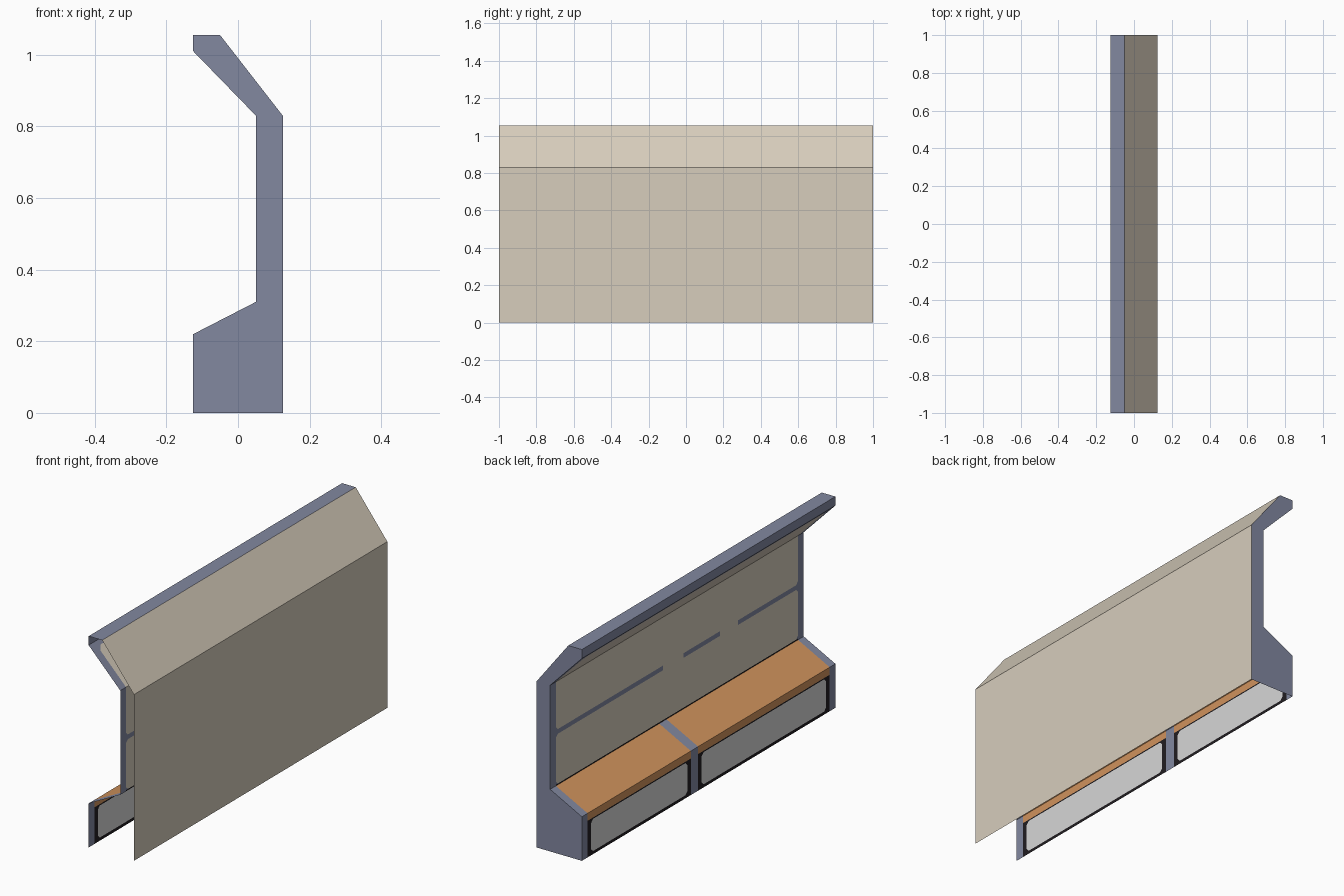
import bpy
import bmesh

cube = bpy.data.objects.get("Cube")
if cube:
    bpy.data.objects.remove(cube)


def material(name, rgb):
    m = bpy.data.materials.new(name)
    m.use_nodes = True
    col = [((c / 255 + 0.055) / 1.055) ** 2.4 for c in rgb] + [1]
    m.diffuse_color = col
    m.node_tree.nodes["Principled BSDF"].inputs["Base Color"].default_value = col
    return m


BLUE, BEIGE, ORANGE, GREY, BLACK = range(5)
MATS = [
    material("slate_blue", (130, 136, 160)),
    material("beige", (215, 205, 188)),
    material("orange", (208, 147, 93)),
    material("light_grey", (215, 215, 215)),
    material("near_black", (32, 29, 32)),
]


def finish(name, bm):
    me = bpy.data.meshes.new(name)
    bm.to_mesh(me)
    bm.free()
    for m in MATS:
        me.materials.append(m)
    ob = bpy.data.objects.new(name, me)
    bpy.context.collection.objects.link(ob)


def chamfer_corners(bm, panel, border, size):
    """Clip the outer corners of the panel areas into the border colour."""
    def panel_faces(v):
        return [f for f in v.link_faces if f.material_index == panel]

    corners = [v for v in bm.verts
               if len(v.link_faces) == 4 and len(panel_faces(v)) == 1]
    for v in corners:
        face = panel_faces(v)[0]
        ends = []
        for e in [e for e in face.edges if v in e.verts]:
            ends.append(bmesh.utils.edge_split(e, v, size / e.calc_length())[1])
        new, _ = bmesh.utils.face_split(face, ends[0], ends[1])
        small = new if v in list(new.verts) else face
        small.material_index = border


def strip(name, a, b, rule, ys=(), ts=(), chamfer=None):
    """Sheet between two section points, cut at ys and ts, coloured by rule(y, t)."""
    ys = sorted({-1, 1, *ys})
    ts = sorted({0, 1, *ts})
    bm = bmesh.new()
    grid = [[bm.verts.new((a[0] + (b[0] - a[0]) * t, y, a[1] + (b[1] - a[1]) * t))
             for y in ys] for t in ts]
    for i in range(len(ts) - 1):
        for j in range(len(ys) - 1):
            f = bm.faces.new((grid[i][j], grid[i + 1][j],
                              grid[i + 1][j + 1], grid[i][j + 1]))
            f.material_index = rule((ys[j] + ys[j + 1]) / 2, (ts[i] + ts[i + 1]) / 2)
    if chamfer:
        chamfer_corners(bm, *chamfer)
    finish(name, bm)


# Cross-section, walking up the open side and down the back
section = [(-.125, 0), (-.125, .22), (.05, .31), (.05, .83), (-.125, 1.01),
           (-.125, 1.055), (-.05, 1.055), (.125, .83), (.125, 0)]
END = 0.955                 # inner edge of the end margins
BAYS = [(-END, .083), (.14, END)]
BAY_CUTS = [y for bay in BAYS for y in bay]
RIM = 0.028


def in_bay(y, inset=0):
    return any(lo + inset < y < hi - inset for lo, hi in BAYS)


# Lower front: grey panels in black rims under an orange edge
def front_rule(y, t):
    if not in_bay(y):
        return BLUE
    if t > .83:
        return ORANGE
    return GREY if in_bay(y, RIM) and .07 < t < .8 else BLACK


rim_cuts = [y for lo, hi in BAYS for y in (lo + RIM, hi - RIM)]
strip("lower_front", section[0], section[1], front_rule,
      BAY_CUTS + rim_cuts, (.07, .8, .83), (GREY, BLACK, .015))

# Sloping shelf
strip("shelf", section[1], section[2],
      lambda y, t: ORANGE if in_bay(y) else BLUE, BAY_CUTS)

# Upright wall: beige fields with a broken blue rail and a dark seam at the foot
GAPS = [(-.48, -.34), (-.05, .11)]


def wall_rule(y, t):
    if abs(y) > END:
        return BLUE
    if t < .012:
        return BLACK
    gap = any(lo < y < hi for lo, hi in GAPS)
    return BLUE if .49 < t < .535 and not gap else BEIGE


strip("wall", section[2], section[3], wall_rule,
      [-END, END] + [y for g in GAPS for y in g], (.012, .49, .535),
      (BEIGE, BLUE, .015))

# Underside of the overhang
strip("overhang_underside", section[3], section[4],
      lambda y, t: BEIGE if abs(y) < END and t < .9 else BLUE,
      (-END, END), (.9,), (BEIGE, BLUE, .025))

# Lip, top, and the outer skin
strip("lip", section[4], section[5], lambda y, t: BLUE)
strip("top", section[5], section[6], lambda y, t: BLUE)
strip("roof_slope", section[6], section[7], lambda y, t: BEIGE)
strip("back_sheet", section[7], section[8], lambda y, t: BEIGE)

# Closed end
cap = bmesh.new()
cap.faces.new([cap.verts.new((x, 1, z)) for x, z in section]).material_index = BLUE
finish("end_cap", cap)
